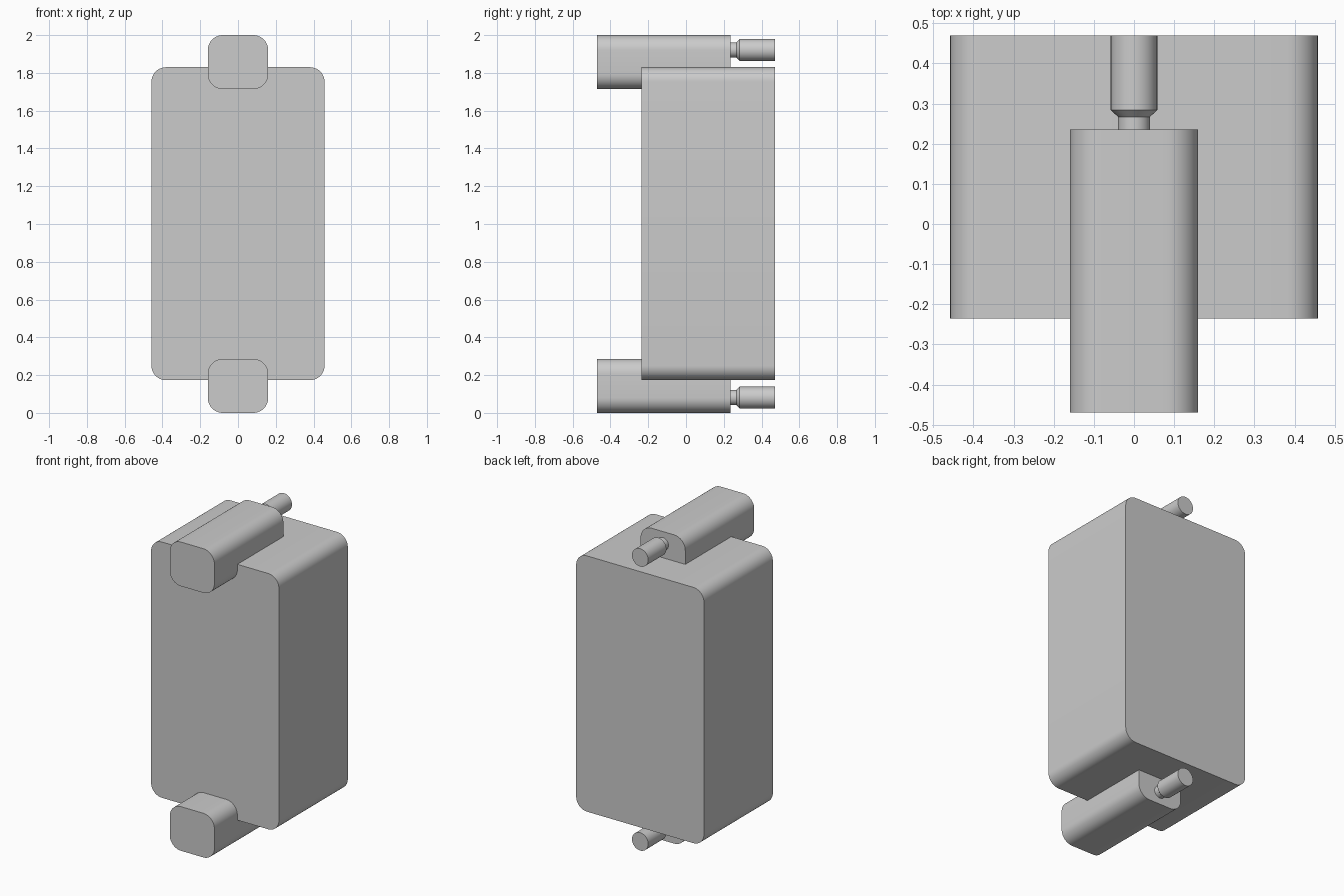
import bpy, math

if "Cube" in bpy.data.objects:
    bpy.data.objects.remove(bpy.data.objects["Cube"])

grey = bpy.data.materials.new("plain grey")
grey.diffuse_color = (0.6, 0.6, 0.6, 1)
grey.use_nodes = True
grey.node_tree.nodes["Principled BSDF"].inputs["Base Color"].default_value = grey.diffuse_color


def finish(name, verts, faces):
    mesh = bpy.data.meshes.new(name)
    mesh.from_pydata(verts, [], faces)
    mesh.materials.append(grey)
    obj = bpy.data.objects.new(name, mesh)
    bpy.context.collection.objects.link(obj)
    bpy.ops.object.select_all(action='DESELECT')
    obj.select_set(True)
    bpy.context.view_layer.objects.active = obj
    bpy.ops.object.mode_set(mode='EDIT')
    bpy.ops.mesh.select_all(action='SELECT')
    bpy.ops.mesh.normals_make_consistent(inside=False)
    bpy.ops.object.mode_set(mode='OBJECT')
    bpy.ops.object.shade_smooth_by_angle(angle=math.radians(30))
    return obj


def loft(name, rings):
    """Join equal-length rings with quads and cap both ends."""
    n = len(rings[0])
    verts = [v for ring in rings for v in ring]
    faces = [(r * n + i, r * n + (i + 1) % n, (r + 1) * n + (i + 1) % n, (r + 1) * n + i)
             for r in range(len(rings) - 1) for i in range(n)]
    faces += [tuple(range(n)), tuple(range(len(verts) - n, len(verts)))]
    return finish(name, verts, faces)


def rounded_block(name, half_w, z0, z1, y0, y1, radius, steps=10):
    """Rounded rectangle in x and z, extruded along y."""
    zc, half_h = (z0 + z1) / 2, (z1 - z0) / 2
    outline = []
    for k, (sx, sz) in enumerate([(1, 1), (-1, 1), (-1, -1), (1, -1)]):
        for i in range(steps + 1):
            a = math.pi / 2 * (k + i / steps)
            outline.append((sx * (half_w - radius) + radius * math.cos(a),
                            zc + sz * (half_h - radius) + radius * math.sin(a)))
    return loft(name, [[(x, y, z) for x, z in outline] for y in (y0, y1)])


def turned_pin(name, zc, profile, sides=40):
    """Stepped round pin along y from (y, radius) pairs."""
    return loft(name, [[(r * math.cos(2 * math.pi * i / sides), y,
                         zc + r * math.sin(2 * math.pi * i / sides))
                        for i in range(sides)] for y, r in profile])


# Main body
rounded_block("body", 0.458, 0.173, 1.83, -0.235, 0.47, 0.077)

# Upper and lower lugs, each with a necked pin at the back
pin_profile = [(0.236, 0.04), (0.267, 0.04), (0.284, 0.058), (0.47, 0.058)]
for label, z0, z1, pin_z in (("upper", 1.714, 2.0, 1.921), ("lower", 0.0, 0.286, 0.081)):
    rounded_block(label + "_lug", 0.16, z0, z1, -0.47, 0.236, 0.08)
    turned_pin(label + "_pin", pin_z, pin_profile)
